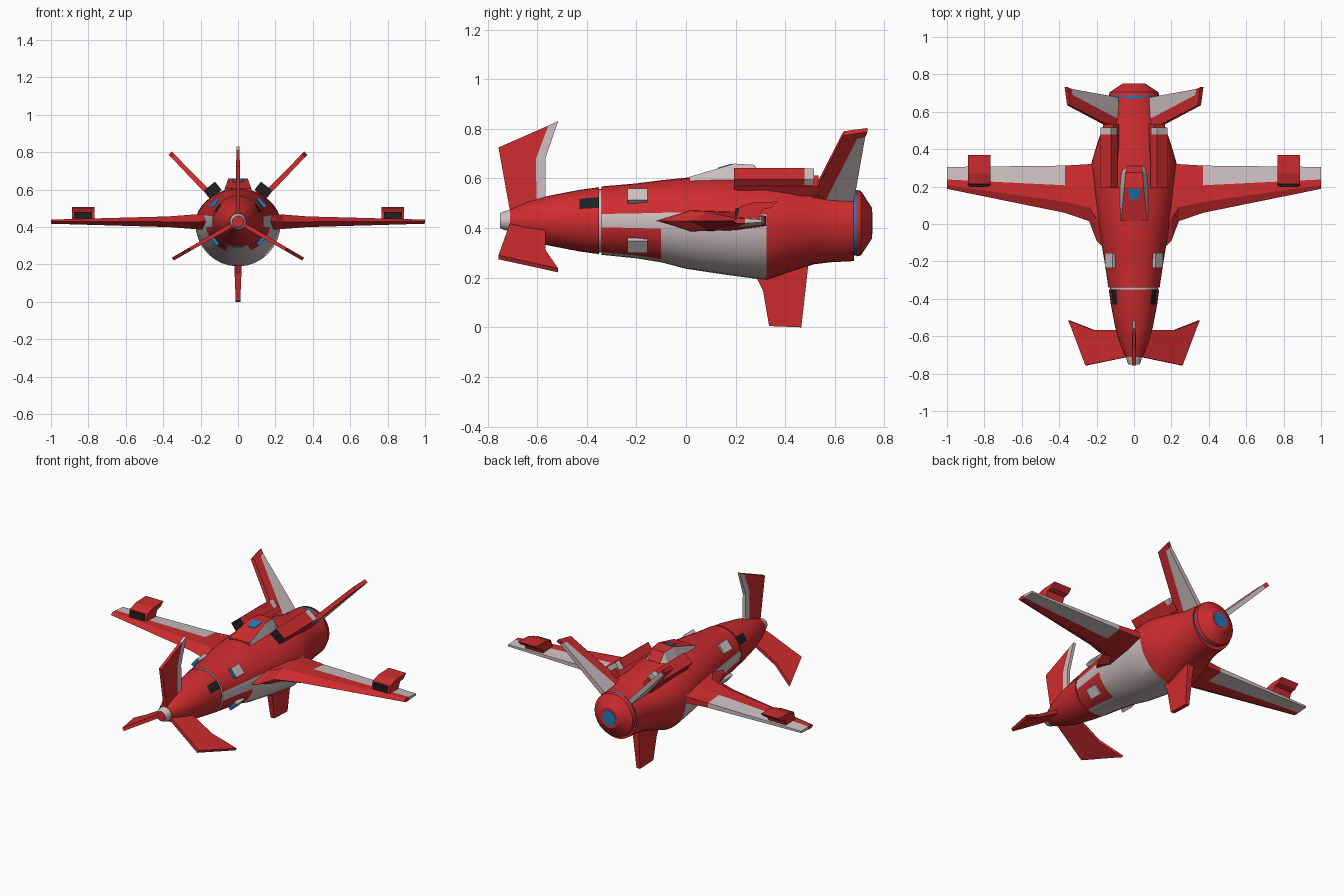
import bpy, bmesh, math
from mathutils import Vector, Matrix

if "Cube" in bpy.data.objects:
    bpy.data.objects.remove(bpy.data.objects["Cube"])

def mat(name, c):
    m = bpy.data.materials.new(name)
    m.diffuse_color = (*c, 1)
    m.use_nodes = True
    m.node_tree.nodes["Principled BSDF"].inputs["Base Color"].default_value = m.diffuse_color
    return m

MATS = [mat("red", (0.62, 0.025, 0.028)), mat("light_grey", (0.62, 0.53, 0.54)),
        mat("blue", (0.015, 0.19, 0.5)), mat("black", (0.015, 0.014, 0.015))]
RED, GREY, BLUE, BLACK = range(4)

def finish(name, bm, smooth=False):
    bmesh.ops.recalc_face_normals(bm, faces=bm.faces)
    me = bpy.data.meshes.new(name)
    bm.to_mesh(me)
    bm.free()
    for m in MATS:
        me.materials.append(m)
    ob = bpy.data.objects.new(name, me)
    bpy.context.collection.objects.link(ob)
    if smooth:
        bpy.ops.object.select_all(action='DESELECT')
        ob.select_set(True)
        bpy.context.view_layer.objects.active = ob
        bpy.ops.object.shade_smooth_by_angle(angle=math.radians(25))
    return ob

SEG = 32

def loft(name, rings, rule):
    """rings: (y, centre z, half width, half height up, half height down)"""
    bm = bmesh.new()
    loops = []
    for y, zc, w, up, dn in rings:
        loop = []
        for i in range(SEG):
            a = 2 * math.pi * i / SEG
            s = math.sin(a)
            loop.append(bm.verts.new((w * math.cos(a), y, zc + s * (up if s > 0 else dn))))
        loops.append(loop)
    for k in range(len(loops) - 1):
        ym = (rings[k][0] + rings[k + 1][0]) / 2
        for i in range(SEG):
            j = (i + 1) % SEG
            f = bm.faces.new((loops[k][i], loops[k][j], loops[k + 1][j], loops[k + 1][i]))
            d = 360 * (i + 0.5) / SEG
            d = d - 360 if d > 180 else d
            elev = d if abs(d) <= 90 else math.copysign(180 - abs(d), d)
            f.material_index = rule(ym, elev)
    for loop, y in ((loops[0], rings[0][0]), (loops[-1], rings[-1][0])):
        bm.faces.new(loop).material_index = rule(y, 0)
    return finish(name, bm, True)

def rnd(y, r, zc=0.43):
    return (y, zc, r, r, r)

# Nose: spinner hub, cone with dark windows
loft("spinner_hub", [rnd(-0.75, 0.03), rnd(-0.735, 0.037), rnd(-0.71, 0.043)],
     lambda y, e: RED if y <= -0.75 else GREY)
loft("nose_cone", [rnd(-0.71, 0.046), rnd(-0.64, 0.075), rnd(-0.56, 0.099), rnd(-0.43, 0.124), rnd(-0.35, 0.135)],
     lambda y, e: BLACK if -0.43 < y < -0.35 and 22 < e < 45 else RED)
loft("nose_gap_ring", [rnd(-0.352, 0.128), rnd(-0.338, 0.128)], lambda y, e: GREY)

# Main body: grey belly and side stripe, red lower panels near the front
def body_rule(y, e):
    if y > 0.32 or e > 11.25:
        return RED
    if y < -0.1 and -67.5 < e < -11.25:
        return RED
    return GREY

loft("fuselage", [
    (-0.34, 0.43, 0.137, 0.138, 0.138), (-0.2, 0.43, 0.158, 0.15, 0.152),
    (-0.1, 0.43, 0.175, 0.163, 0.168), (0.0, 0.43, 0.192, 0.173, 0.194),
    (0.16, 0.425, 0.212, 0.182, 0.213), (0.325, 0.42, 0.228, 0.18, 0.23),
    (0.42, 0.42, 0.2, 0.168, 0.197), (0.515, 0.42, 0.168, 0.148, 0.166),
    (0.58, 0.42, 0.15, 0.135, 0.158), (0.678, 0.42, 0.14, 0.13, 0.153)], body_rule)
loft("tail_light_ring", [rnd(0.67, 0.131, 0.42), rnd(0.692, 0.131, 0.42)], lambda y, e: BLUE)
loft("tail_cap", [rnd(0.688, 0.134, 0.42), rnd(0.705, 0.13, 0.42), rnd(0.75, 0.062, 0.42)], lambda y, e: RED)
loft("tail_light", [rnd(0.745, 0.045, 0.42), rnd(0.752, 0.045, 0.42)], lambda y, e: BLUE)

def plate(name, pieces, angle, zc, t0, t1, rmax):
    """flat fin from (y, radius) polygons, radiating from the body axis at an angle"""
    bm = bmesh.new()
    a = math.radians(angle)
    out, nrm = Vector((math.cos(a), 0, math.sin(a))), Vector((-math.sin(a), 0, math.cos(a)))
    cache, edges = {}, {}

    def v(p, side):
        if (p, side) not in cache:
            t = t0 + (t1 - t0) * p[1] / rmax
            cache[p, side] = bm.verts.new(Vector((0, p[0], zc)) + out * p[1] + nrm * side * t / 2)
        return cache[p, side]
    for poly, m in pieces:
        for side in (1, -1):
            bm.faces.new([v(p, side) for p in poly]).material_index = m
        for p, q in zip(poly, poly[1:] + poly[:1]):
            edges.setdefault(frozenset((p, q)), []).append((p, q, m))
    for e in edges.values():
        if len(e) == 1:
            p, q, m = e[0]
            bm.faces.new((v(p, 1), v(q, 1), v(q, -1), v(p, -1))).material_index = m
    return finish(name, bm)

# Three nose blades, the upper one with a grey rear strip
s1, s2, s3 = (-0.602, 0.04), (-0.605, 0.25), (-0.555, 0.383)
front = [(-0.71, 0.04), (-0.756, 0.295), s3, s2, s1]
rear = [s1, s2, s3, (-0.515, 0.402), (-0.567, 0.25), (-0.565, 0.04)]
for name, ang, m in (("top", 90, GREY), ("left", 210, RED), ("right", 330, RED)):
    plate(name + "_blade", [(front, RED), (rear, m)], ang, 0.43, 0.022, 0.018, 0.4)

# V tail fins with red leading edge and tip, and the belly fin
a1, a2, a3 = (0.555, 0.12), (0.69, 0.485), (0.722, 0.492)
lead = [(0.495, 0.12), (0.635, 0.503), (0.732, 0.522), a3, a2, a1]
for name, ang in (("right", 46), ("left", 134)):
    plate(name + "_tail_fin", [(lead, RED), ([a1, a2, a3, (0.675, 0.12)], GREY)], ang, 0.42, 0.032, 0.024, 0.5)
plate("belly_fin", [([(0.27, 0.19), (0.31, 0.27), (0.335, 0.415), (0.465, 0.42), (0.495, 0.15)], RED)],
      270, 0.42, 0.058, 0.024, 0.42)

# Wings: stations of x, leading edge, colour split, trailing edge, top, bottom
STATIONS = [(0.12, -0.17, 0.2, 0.33, 0.478, 0.385), (0.2, -0.09, 0.2, 0.325, 0.47, 0.387),
            (0.24, 0.015, 0.2, 0.32, 0.467, 0.39), (0.37, 0.06, 0.207, 0.312, 0.457, 0.4),
            (1.0, 0.188, 0.238, 0.305, 0.44, 0.418)]

def wing(name, s):
    bm = bmesh.new()
    loops = []
    for x, le, sp, te, top, bot in STATIONS:
        mid, h = (top + bot) / 2, (top - bot) / 2
        ridge = le + 0.4 * (sp - le)
        pts = [(le, mid), (ridge, mid + h), (sp, mid + 0.9 * h), (te, mid + 0.5 * h),
               (te, mid - 0.5 * h), (sp, mid - 0.9 * h), (ridge, mid - h)]
        loops.append([bm.verts.new((s * x, y, z)) for y, z in pts])
    for k in range(len(loops) - 1):
        for i in range(7):
            j = (i + 1) % 7
            f = bm.faces.new((loops[k][i], loops[k][j], loops[k + 1][j], loops[k + 1][i]))
            f.material_index = GREY if k == 3 and i in (2, 3, 4) else RED
    t = loops[-1]
    bm.faces.new((t[2], t[3], t[4], t[5])).material_index = GREY
    bm.faces.new((t[0], t[1], t[2], t[5], t[6]))
    bm.faces.new(loops[0])
    finish(name, bm)

def prism(name, pts, x0, x1, x0b=None, m=RED):
    """(y, z) outline extruded along x"""
    bm = bmesh.new()
    a = [bm.verts.new((x0, y, z)) for y, z in pts]
    b = [bm.verts.new((x1, y, z)) for y, z in pts]
    bm.faces.new(a)
    bm.faces.new(b)
    for i in range(len(pts)):
        j = (i + 1) % len(pts)
        bm.faces.new((a[i], a[j], b[j], b[i]))
    for f in bm.faces:
        f.material_index = m
    return finish(name, bm)

def box(name, centre, size, tilt, m=RED, front=None):
    """box turned about y so its local x points outwards at the tilt angle"""
    bm = bmesh.new()
    M = Matrix.Translation(centre) @ Matrix.Rotation(-math.radians(tilt), 4, 'Y') @ Matrix.Diagonal((*size, 1))
    bmesh.ops.create_cube(bm, size=1, matrix=M)
    bm.normal_update()
    for f in bm.faces:
        f.material_index = front if front is not None and f.normal.y < -0.9 else m
    return finish(name, bm)

for side, s in (("right", 1), ("left", -1)):
    wing(side + "_wing", s)
    # Wing pod with dark intake
    prism(side + "_wing_pod", [(0.2, 0.43), (0.215, 0.485), (0.27, 0.503), (0.37, 0.507), (0.345, 0.482),
                               (0.31, 0.475), (0.29, 0.43)], s * 0.768, s * 0.888)
    box(side + "_pod_intake", (s * 0.828, 0.205, 0.463), (0.095, 0.012, 0.036), 0, BLACK)
    # Shoulder housing with dark intake and grey rear
    tilt = 52 if s > 0 else 128
    box(side + "_shoulder_housing", (s * 0.135, 0.335, 0.598), (0.055, 0.285, 0.075), tilt, RED, BLACK)
    box(side + "_housing_rear", (s * 0.135, 0.495, 0.598), (0.052, 0.04, 0.072), tilt, GREY)
    box(side + "_housing_base", (s * 0.122, 0.37, 0.57), (0.05, 0.33, 0.07), tilt, RED)
    # Raised side panels
    for tag, e, z in (("upper", 40, 0.53), ("lower", -40, 0.33)):
        box(f"{side}_{tag}_panel", (s * 0.127, -0.195, z), (0.02, 0.08, 0.062), e if s > 0 else 180 - e, GREY, BLUE)

# Dorsal canopy: red top, grey sides, blue window on the slope
bm = bmesh.new()
SEC = [(0.015, 0.075, 0.07, 0.607), (0.195, 0.078, 0.052, 0.66), (0.275, 0.07, 0.045, 0.655), (0.31, 0.06, 0.04, 0.6)]
rows = [[bm.verts.new(p) for p in ((-wb, y, 0.585), (-wt, y, z), (wt, y, z), (wb, y, 0.585))] for y, wb, wt, z in SEC]
for r, q in zip(rows, rows[1:]):
    for i in range(4):
        j = (i + 1) % 4
        bm.faces.new((r[i], r[j], q[j], q[i])).material_index = GREY if i in (0, 2) else RED
bm.faces.new(rows[0])
bm.faces.new(rows[-1])
finish("dorsal_canopy", bm)

bm = bmesh.new()
win = [bm.verts.new((x, y, 0.607 + (y - 0.015) * 0.2944 + dz)) for dz in (-0.002, 0.003)
       for x, y in ((-0.022, 0.13), (0.022, 0.13), (0.033, 0.187), (-0.033, 0.187))]
bm.faces.new(win[:4])
bm.faces.new(win[4:])
for i in range(4):
    j = (i + 1) % 4
    bm.faces.new((win[i], win[j], win[4 + j], win[4 + i]))
for f in bm.faces:
    f.material_index = BLUE
finish("canopy_window", bm)
